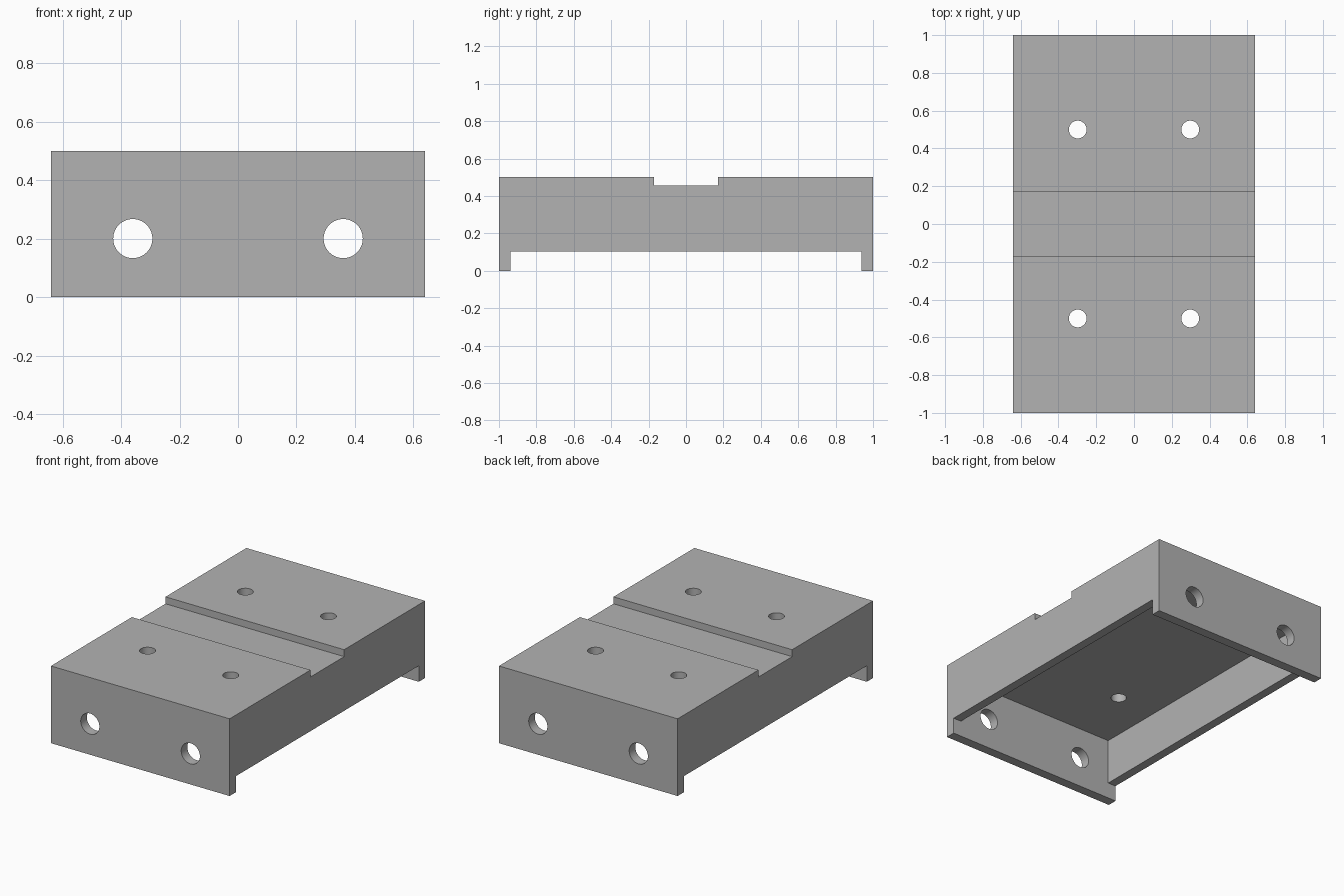
import bpy, bmesh, math
from mathutils import Matrix

cube = bpy.data.objects.get("Cube")
if cube:
    bpy.data.objects.remove(cube, do_unlink=True)

HALF_X, WALL, HEIGHT = 0.64, 0.063, 0.5
INNER_Y = 1 - WALL

grey = bpy.data.materials.new("plain grey")
grey.use_nodes = True
grey.diffuse_color = (0.45, 0.45, 0.45, 1)
grey.node_tree.nodes["Principled BSDF"].inputs["Base Color"].default_value = (0.45, 0.45, 0.45, 1)


def make_object(name, bm):
    bmesh.ops.recalc_face_normals(bm, faces=bm.faces)
    mesh = bpy.data.meshes.new(name)
    bm.to_mesh(mesh)
    bm.free()
    mesh.materials.append(grey)
    obj = bpy.data.objects.new(name, mesh)
    bpy.context.collection.objects.link(obj)
    return obj


def cut(body, cutter):
    """Subtract the cutter from the body, then discard it."""
    cutter.hide_render = True
    mod = body.modifiers.new("cut", 'BOOLEAN')
    mod.operation = 'DIFFERENCE'
    mod.solver = 'EXACT'
    mod.object = cutter
    bpy.context.view_layer.objects.active = body
    bpy.ops.object.modifier_apply(modifier=mod.name)
    bpy.data.objects.remove(cutter, do_unlink=True)


def box(name, size, centre):
    bm = bmesh.new()
    bmesh.ops.create_cube(bm, size=1, matrix=Matrix.Translation(centre) @ Matrix.Diagonal((*size, 1)))
    return make_object(name, bm)


def drill(name, radius, length, centre, tilt=0):
    bm = bmesh.new()
    bmesh.ops.create_cone(bm, cap_ends=True, segments=48, radius1=radius, radius2=radius, depth=length,
                          matrix=Matrix.Translation(centre) @ Matrix.Rotation(tilt, 4, 'X'))
    return make_object(name, bm)


# Housing: side profile with top channel and raised lower edges, extruded across x
half = [(0.172, 0.455), (0.172, HEIGHT), (1, HEIGHT), (1, 0), (INNER_Y, 0), (INNER_Y, 0.104)]
profile = half + [(-y, z) for y, z in reversed(half)]
bm = bmesh.new()
face = bm.faces.new([bm.verts.new((-HALF_X, y, z)) for y, z in profile])
side = bmesh.ops.extrude_face_region(bm, geom=[face])
bmesh.ops.translate(bm, vec=(2 * HALF_X, 0, 0), verts=[v for v in side["geom"] if isinstance(v, bmesh.types.BMVert)])
housing = make_object("housing", bm)

# Hollow underside, leaving the top plate and four walls
cut(housing, box("cavity", (2 * (HALF_X - 0.058), 2 * INNER_Y, 0.6), (0, 0, 0.1)))

# Round holes through both end walls and through the top plate
for sx in (-1, 1):
    cut(housing, drill("end_hole", 0.067, 3, (sx * 0.36, 0, 0.2), math.pi / 2))
    for sy in (-1, 1):
        cut(housing, drill("top_hole", 0.047, 0.4, (sx * 0.298, sy * 0.5, 0.45)))

bpy.ops.object.select_all(action='DESELECT')
housing.select_set(True)
bpy.context.view_layer.objects.active = housing
bpy.ops.object.shade_smooth_by_angle(angle=math.radians(30))
